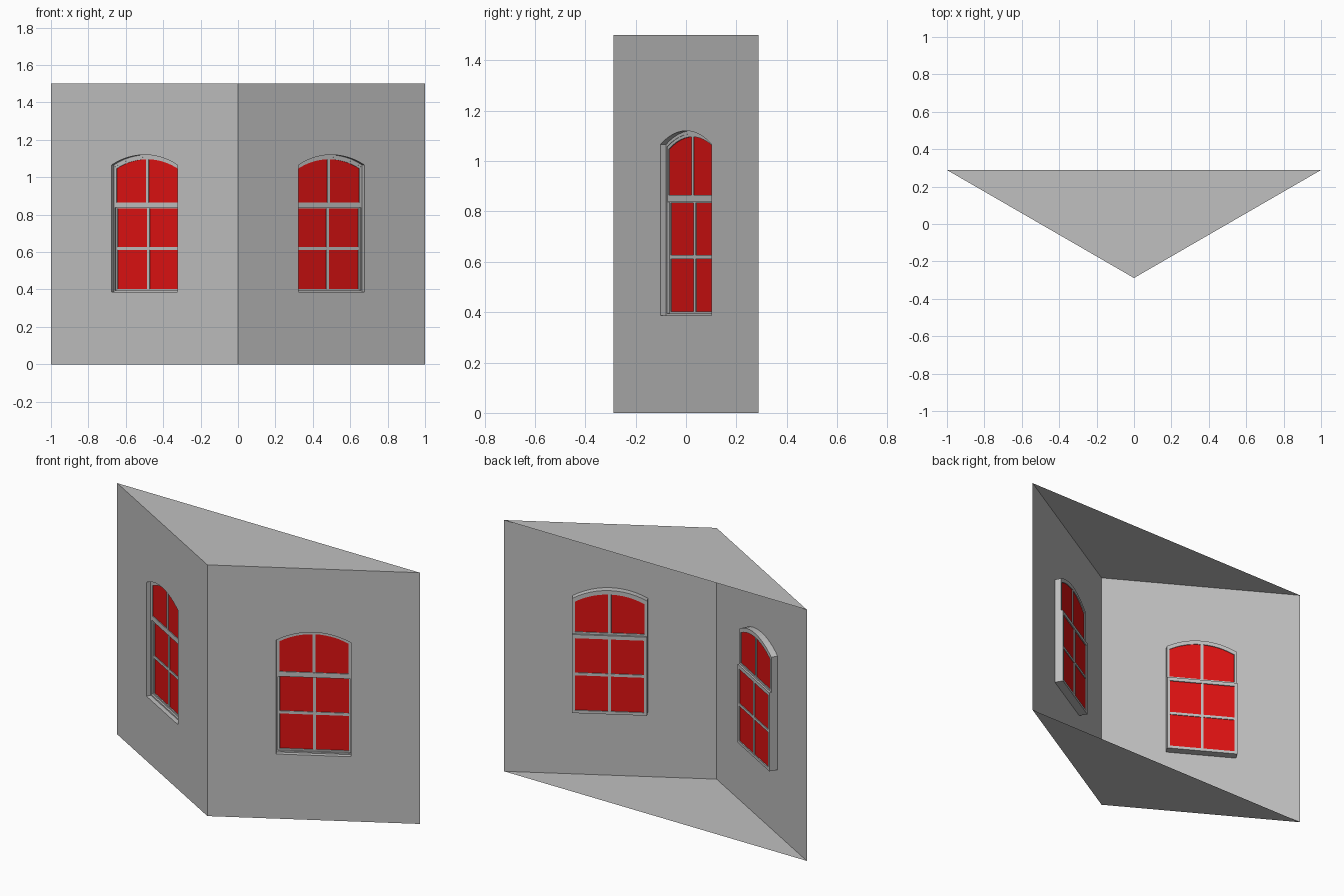
import bpy, bmesh, math
from mathutils import Vector

cube = bpy.data.objects.get("Cube")
if cube:
    bpy.data.objects.remove(cube, do_unlink=True)


def material(name, color):
    m = bpy.data.materials.new(name)
    m.use_nodes = True
    m.diffuse_color = color
    m.node_tree.nodes["Principled BSDF"].inputs["Base Color"].default_value = color
    return m


GREY = material("stone grey", (0.527, 0.527, 0.527, 1))
RED = material("red glass", (0.73, 0.006, 0.006, 1))

TURN = math.radians(30)
HALF_WALL = 0.5 / math.cos(TURN)   # half of one wall's length
CORNER = 0.5 * math.tan(TURN)      # y of the wall ends
HEIGHT = 1.5
HALF = 0.204                       # half width of the opening
SILL, CROWN, RADIUS = 0.386, 1.12, 0.408


def finish(bm, name, mat, side=0):
    """Store the mesh; side -1 or 1 places it on that wall."""
    mesh = bpy.data.meshes.new(name)
    bm.to_mesh(mesh)
    bm.free()
    mesh.materials.append(mat)
    ob = bpy.data.objects.new(name, mesh)
    bpy.context.collection.objects.link(ob)
    ob.location.x = side * 0.5
    ob.rotation_euler.z = side * TURN
    return ob


def arch(inset=0, head=0, bottom=SILL, steps=12):
    """Outline with a segmental arch, as (u, z) points."""
    half, r, zc = HALF - inset, RADIUS - head, CROWN - RADIUS
    a = math.asin(half / r)
    pts = [(-half, bottom), (half, bottom)]
    for i in range(steps + 1):
        t = a - 2 * a * i / steps
        pts.append((r * math.sin(t), zc + r * math.cos(t)))
    return pts


def rect(u0, u1, z0, z1):
    return [(u0, z0), (u1, z0), (u1, z1), (u0, z1)]


def loop(bm, pts, d):
    return [bm.verts.new((u, d, z)) for u, z in pts]


def bridge(bm, a, b):
    n = len(a)
    for i in range(n):
        j = (i + 1) % n
        bm.faces.new((a[i], a[j], b[j], b[i]))


def ring(name, outer, inner, d0, d1, side):
    """Frame between two outlines, from depth d0 to d1."""
    bm = bmesh.new()
    loops = [loop(bm, p, d) for p, d in
             ((outer, d0), (inner, d0), (inner, d1), (outer, d1))]
    for i in range(4):
        bridge(bm, loops[i], loops[(i + 1) % 4])
    bmesh.ops.recalc_face_normals(bm, faces=bm.faces)
    finish(bm, name, GREY, side)


def bar(name, u0, u1, z0, z1, d0, d1, side):
    bm = bmesh.new()
    a, b = (loop(bm, rect(u0, u1, z0, z1), d) for d in (d0, d1))
    bridge(bm, a, b)
    bm.faces.new(a)
    bm.faces.new(b)
    bmesh.ops.recalc_face_normals(bm, faces=bm.faces)
    finish(bm, name, GREY, side)


def pane(name, pts, d, side):
    bm = bmesh.new()
    bm.faces.new(loop(bm, pts, d))
    finish(bm, name, RED, side)


def wall(name, side):
    """Thin wall with an arched opening."""
    bm = bmesh.new()
    edges = []
    for pts in (rect(-HALF_WALL, HALF_WALL, 0, HEIGHT), arch()):
        vs = loop(bm, pts, 0)
        edges += [bm.edges.new((vs[i], vs[i - 1])) for i in range(len(vs))]
    bmesh.ops.triangle_fill(bm, edges=edges, use_beauty=True,
                            normal=Vector((0, -1, 0)))
    finish(bm, name, GREY, side)


def window(label, side):
    # Reveal lining the opening, and the fixed frame at its back
    bm = bmesh.new()
    bridge(bm, loop(bm, arch(), 0), loop(bm, arch(), 0.037))
    finish(bm, label + "_reveal", GREY, side)
    ring(label + "_fixed_frame", arch(), arch(0.007, 0.012, SILL + 0.008),
         0.026, 0.037, side)

    # Upper sash
    ring(label + "_upper_sash", arch(0, 0, 0.837),
         arch(0.016, 0.024, 0.866), 0.028, 0.038, side)
    pane(label + "_upper_glass", arch(0.01, 0.015, 0.845), 0.033, side)
    bar(label + "_upper_mullion", -0.008, 0.008, 0.85, 1.099, 0.029, 0.037, side)

    # Lower sash, set further in
    ring(label + "_lower_sash", rect(-HALF, HALF, SILL, 0.855),
         rect(-HALF + 0.016, HALF - 0.016, 0.403, 0.833), 0.037, 0.049, side)
    pane(label + "_lower_glass",
         rect(-HALF + 0.01, HALF - 0.01, 0.395, 0.845), 0.043, side)
    bar(label + "_lower_mullion", -0.008, 0.008, 0.395, 0.845, 0.039, 0.047, side)
    bar(label + "_lower_crossbar", -HALF + 0.01, HALF - 0.01, 0.611, 0.627,
        0.0385, 0.0475, side)


# Two walls meeting at the front, each with its window
for label, side in (("right", -1), ("left", 1)):
    wall(label + "_wall", side)
    window(label + "_window", side)

# Triangular ceiling and floor; the back stays open
for name, z in (("ceiling", HEIGHT), ("floor", 0)):
    bm = bmesh.new()
    pts = [(-1, CORNER), (0, -CORNER), (1, CORNER)]
    f = bm.faces.new([bm.verts.new((x, y, z)) for x, y in pts])
    if z == 0:
        f.normal_flip()
    finish(bm, name, GREY)
